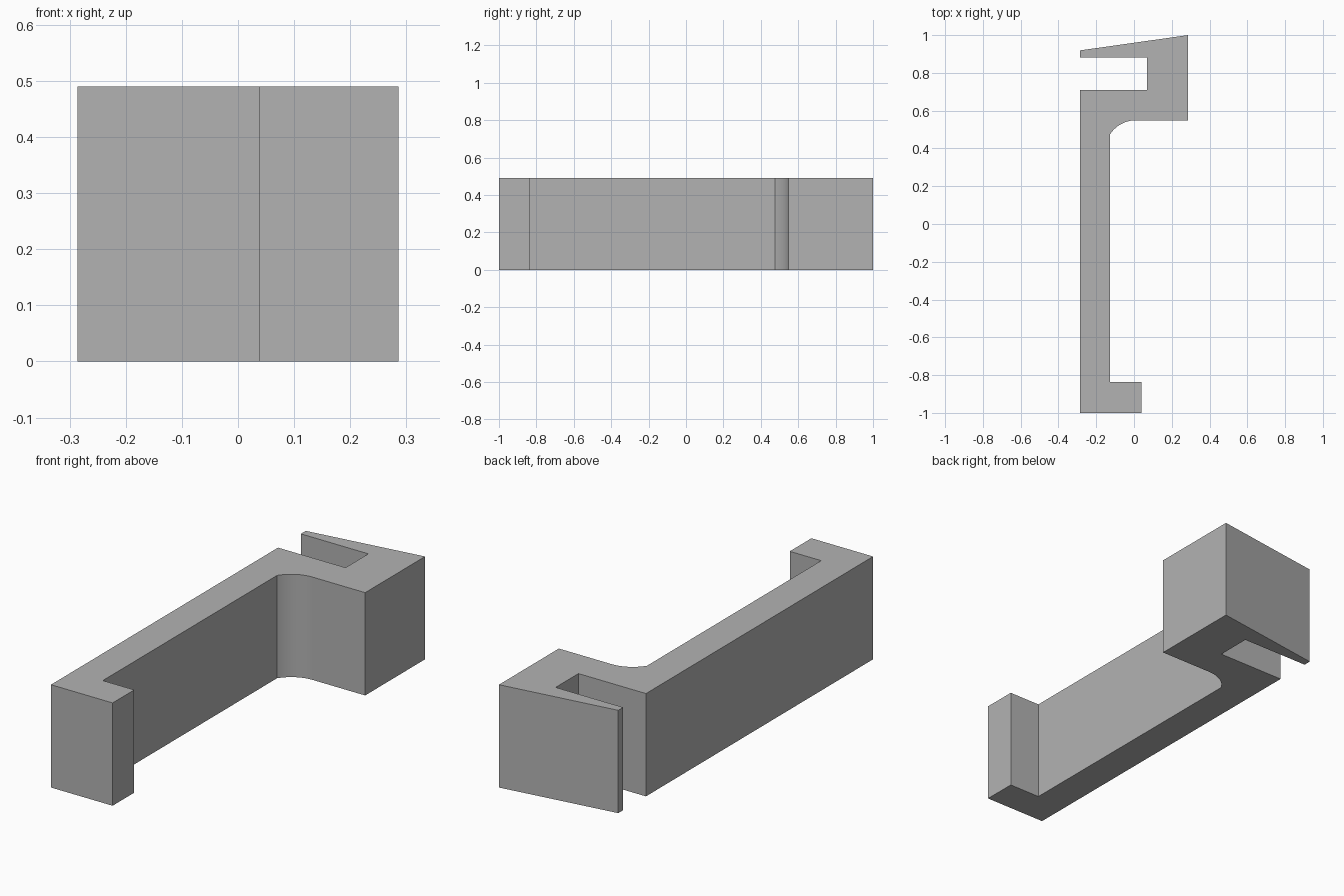
import bpy, bmesh
from math import cos, sin, radians

if "Cube" in bpy.data.objects:
    bpy.data.objects.remove(bpy.data.objects["Cube"])

HEIGHT = 0.49

# Plain grey material
grey = bpy.data.materials.new("plain_grey")
grey.use_nodes = True
colour = (0.45, 0.45, 0.45, 1)
grey.diffuse_color = colour
grey.node_tree.nodes["Principled BSDF"].inputs["Base Color"].default_value = colour


def arc(cx, cy, r, start, end, steps):
    """Points along a circular arc, angles in degrees."""
    angles = [radians(start + (end - start) * i / steps) for i in range(steps + 1)]
    return [(cx + r * cos(a), cy + r * sin(a)) for a in angles]


# Outline seen from above, counter-clockwise
foot = [(-0.286, -1), (0.039, -1), (0.039, -0.837), (-0.127, -0.837)]
fillet = arc(0.01, 0.386, 0.163, 147, 90, 12)
clip = [(0.286, 0.549), (0.286, 1), (-0.286, 0.919), (-0.286, 0.882),
        (0.07, 0.882), (0.07, 0.71), (-0.286, 0.71)]
outline = foot + fillet + clip

# Extrude the outline upward into a solid bracket
bm = bmesh.new()
base = bm.faces.new([bm.verts.new((x, y, 0)) for x, y in outline])
top = bmesh.ops.extrude_face_region(bm, geom=[base], use_keep_orig=True)
top_verts = [g for g in top["geom"] if isinstance(g, bmesh.types.BMVert)]
bmesh.ops.translate(bm, verts=top_verts, vec=(0, 0, HEIGHT))
bmesh.ops.recalc_face_normals(bm, faces=bm.faces)

mesh = bpy.data.meshes.new("clip_bracket")
bm.to_mesh(mesh)
bm.free()
mesh.materials.append(grey)
bracket = bpy.data.objects.new("clip_bracket", mesh)
bpy.context.collection.objects.link(bracket)

# Smooth the fillet only, keeping the corners sharp
bpy.ops.object.select_all(action="DESELECT")
bracket.select_set(True)
bpy.context.view_layer.objects.active = bracket
bpy.ops.object.shade_smooth_by_angle(angle=radians(30))
